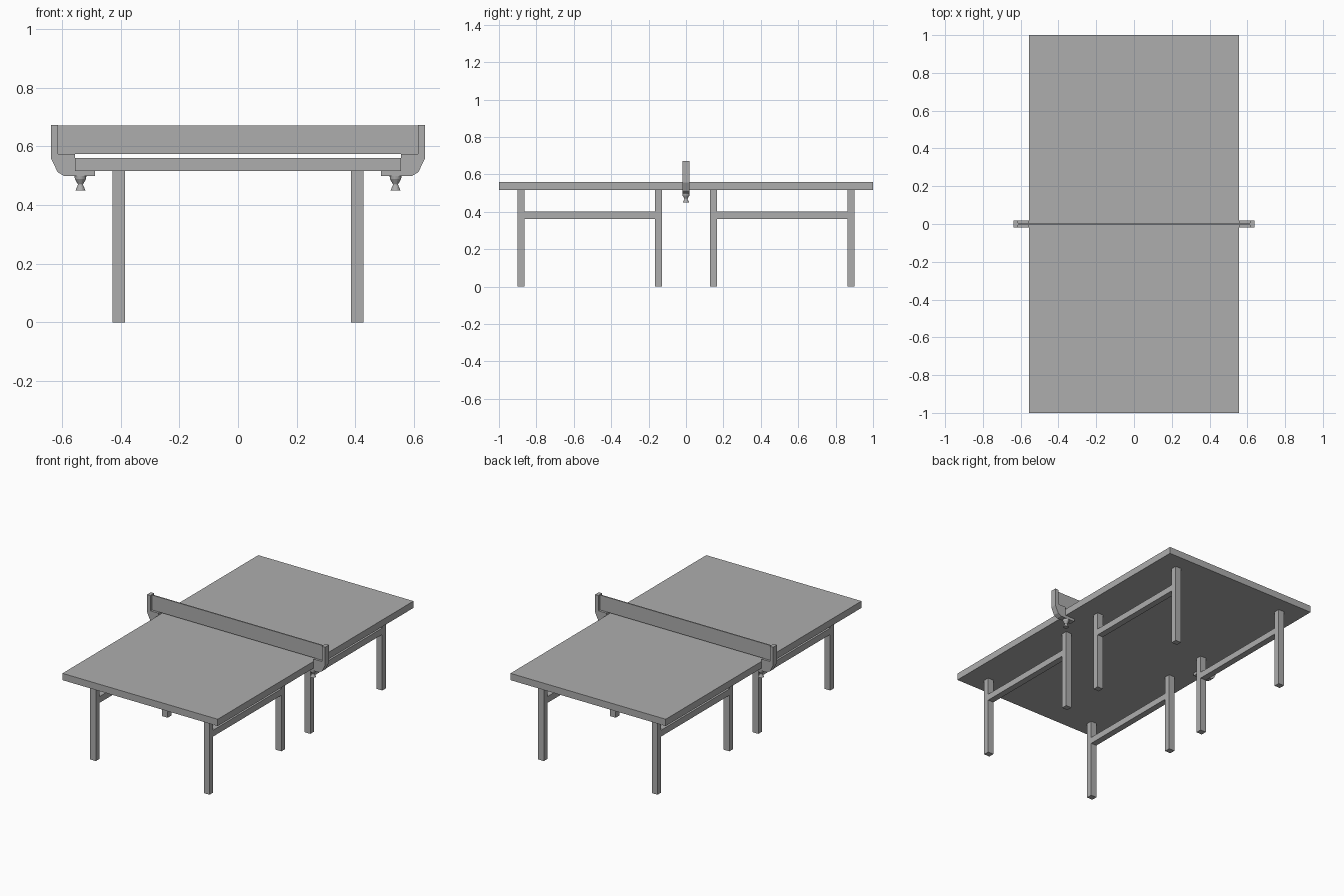
import bpy, bmesh, math

cube = bpy.data.objects.get("Cube")
if cube:
    bpy.data.objects.remove(cube, do_unlink=True)

grey = bpy.data.materials.new("plain grey")
grey.use_nodes = True
colour = (0.42, 0.42, 0.42, 1)
grey.diffuse_color = colour
grey.node_tree.nodes["Principled BSDF"].inputs["Base Color"].default_value = colour


def finish(name, bm):
    bmesh.ops.recalc_face_normals(bm, faces=bm.faces[:])
    mesh = bpy.data.meshes.new(name)
    bm.to_mesh(mesh)
    bm.free()
    mesh.materials.append(grey)
    obj = bpy.data.objects.new(name, mesh)
    bpy.context.collection.objects.link(obj)
    return obj


def box(name, x, y, z):
    """Box from (min, max) ranges along each axis."""
    bm = bmesh.new()
    bmesh.ops.create_cube(bm, size=1)
    for v in bm.verts:
        v.co = [r[0] + (c + 0.5) * (r[1] - r[0]) for r, c in zip((x, y, z), v.co)]
    return finish(name, bm)


def plate(name, profile, side, half):
    """Extrude an x-z profile along y, on the given side."""
    bm = bmesh.new()
    face = bm.faces.new([bm.verts.new((side * x, -half, z)) for x, z in profile])
    new = bmesh.ops.extrude_face_region(bm, geom=[face])["geom"]
    bmesh.ops.translate(bm, vec=(0, 2 * half, 0),
                        verts=[v for v in new if isinstance(v, bmesh.types.BMVert)])
    return finish(name, bm)


def lathe(name, profile, x, sides=16):
    """Turned part from (radius, z) pairs around a vertical axis."""
    bm = bmesh.new()
    rings = [[bm.verts.new((x + r * math.cos(math.tau * i / sides),
                            r * math.sin(math.tau * i / sides), z))
              for i in range(sides)] for r, z in profile]
    for a, b in zip(rings, rings[1:]):
        for i in range(sides):
            j = (i + 1) % sides
            bm.faces.new((a[i], a[j], b[j], b[i]))
    bm.faces.new(rings[0])
    bm.faces.new(rings[-1])
    return finish(name, bm)


# Table top and net
box("table_top", (-0.555, 0.555), (-1, 1), (0.516, 0.56))
box("net", (-0.613, 0.613), (-0.004, 0.004), (0.574, 0.67))

bracket = [(0.637, 0.673), (0.637, 0.558), (0.615, 0.512), (0.592, 0.498),
           (0.487, 0.498), (0.487, 0.516), (0.555, 0.516), (0.555, 0.574),
           (0.613, 0.574), (0.613, 0.673)]
screw = [(0.02, 0.498), (0.019, 0.488), (0.009, 0.471), (0.009, 0.468), (0.017, 0.449)]

for side, label in ((1, "left"), (-1, "right")):
    xs = sorted((side * 0.386, side * 0.427))
    # Leg frames, one per half of the table
    for end, where in ((-1, "front"), (1, "back")):
        for y, place in ((0.882, "outer"), (0.148, "inner")):
            box(f"{where}_{label}_{place}_leg", xs,
                (end * y - 0.019, end * y + 0.019), (0, 0.516))
        box(f"{where}_{label}_stretcher", xs,
            sorted((end * 0.167, end * 0.863)), (0.362, 0.403))
    # Net bracket with its clamp screw
    plate(f"{label}_net_bracket", bracket, side, 0.019)
    lathe(f"{label}_clamp_screw", screw, side * 0.537)
